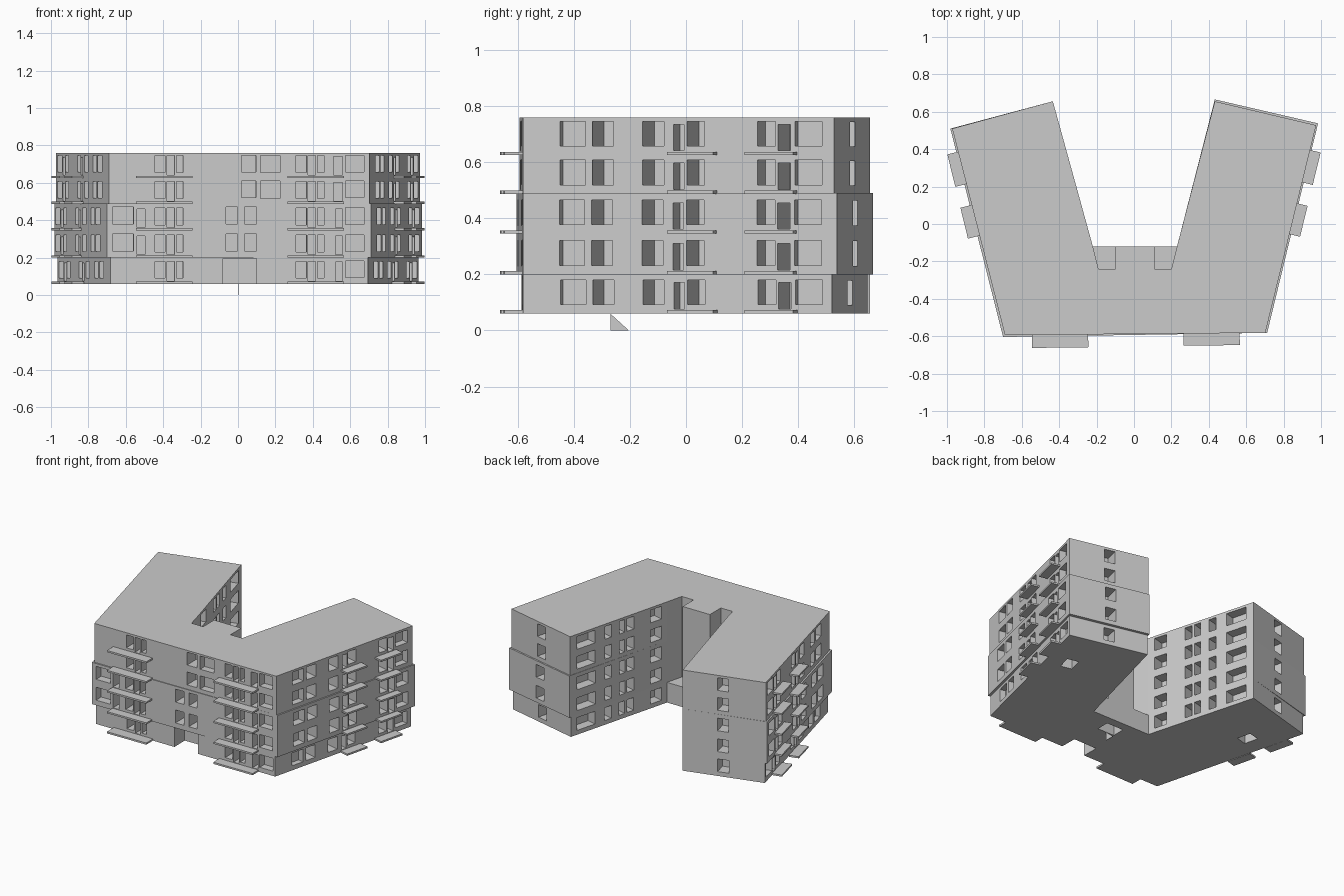
import bpy, bmesh
from mathutils import Vector

if "Cube" in bpy.data.objects:
    bpy.data.objects.remove(bpy.data.objects["Cube"])

FLOORS = [.06, .2, .345, .487, .625]


def make(name, bm):
    bmesh.ops.recalc_face_normals(bm, faces=bm.faces)
    me = bpy.data.meshes.new(name)
    bm.to_mesh(me)
    bm.free()
    ob = bpy.data.objects.new(name, me)
    bpy.context.collection.objects.link(ob)
    return ob


def prism(bm, pts, z0, z1):
    lo = [bm.verts.new((x, y, z0)) for x, y in pts]
    hi = [bm.verts.new((x, y, z1)) for x, y in pts]
    bm.faces.new(lo[::-1])
    bm.faces.new(hi)
    n = len(pts)
    for i in range(n):
        j = (i + 1) % n
        bm.faces.new((lo[i], lo[j], hi[j], hi[i]))


class Wall:
    """Frame along a facade; inward is left of the walking direction."""
    def __init__(self, p, q):
        self.p = Vector(p)
        self.d = (Vector(q) - self.p).normalized()
        self.n = Vector((-self.d.y, self.d.x))

    def rect(self, s0, s1, t0, t1):
        return [self.p + self.d * s + self.n * t
                for s, t in ((s0, t0), (s1, t0), (s1, t1), (s0, t1))]


FRONT = Wall((0, -.588), (1, -.576))
SIDE = Wall((.705, -.584), (.978, .532))
INNER = Wall((.43, .66), (.23, -.12))
END = Wall((.978, .532), (.43, .66))
ky = 1 / SIDE.d.y


def outline(e, notch):
    back = [(.23, -.12)]
    if notch:
        back += [(.20, -.24), (.11, -.24), (.11, -.12),
                 (-.10, -.12), (-.10, -.24), (-.19, -.24)]
    return [(-.69 - e, -.594 - e), (.702 + e, -.582), (.974 + e, .528 + e),
            (.432, .656 + e)] + back + [(-.22, -.12), (-.434, .656), (-.972 - e, .51)]


# openings: start, end, bottom and top above floor, depth
SIDE_OPEN = [(-.45, -.36, .032, .12, .05), (-.335, -.26, .032, .12, .18),
             (-.155, -.08, .032, .12, .18), (-.045, -.008, .016, .11, .1),
             (.003, .065, .032, .12, .18), (.255, .318, .032, .12, .12),
             (.328, .372, .016, .11, .18), (.388, .485, .032, .12, .05)]
INNER_OPEN = [(.06, .21), (.29, .345), (.41, .455), (.475, .53), (.67, .76)]
BALCONY_GROUP = [(-.445, -.39), (-.38, -.34), (-.33, -.295)]


def cut_floor(bm, i):
    b = FLOORS[i]

    def hole(wall, s0, s1, lo, hi, depth, flip=False):
        pts = wall.rect(s0, s1, -.05, depth)
        if flip:
            pts = [(-p[0], p[1]) for p in pts]
        prism(bm, pts, b + lo, b + hi)

    # wings, mirrored
    for flip in (False, True):
        for y0, y1, lo, hi, d in SIDE_OPEN:
            hole(SIDE, (y0 + .584) * ky, (y1 + .584) * ky, lo, hi, d, flip)
        for s0, s1 in INNER_OPEN:
            hole(INNER, s0, s1, .03, .118, .07, flip)
        hole(END, .25, .325, .03, .118, .1, flip)
    # front facade
    for k, (a, c) in enumerate(BALCONY_GROUP):
        lo = .016 if k == 1 else .03
        hole(FRONT, a, c, lo, .12, .12)
        hole(FRONT, a + .755, c + .755, lo, .12, .12)
    hole(FRONT, .575, .675, .033, .122, .05)
    if i < 3:
        hole(FRONT, .52, .56, .016, .115, .1)
    if i in (1, 2):
        hole(FRONT, -.67, -.56, .035, .125, .05)
        hole(FRONT, -.54, -.497, .016, .115, .1)
        hole(FRONT, -.065, -.002, .035, .125, .1)
        hole(FRONT, .036, .1, .035, .125, .1)
    if i > 2:
        hole(FRONT, .02, .095, .033, .122, .1)
        hole(FRONT, .12, .225, .03, .122, .05)
        hole(FRONT, .51, .56, .016, .115, .1)
    if i == 0:
        # entrance recess, stair well and openings in the underside
        hole(FRONT, -.08, .1, -.03, .136, .12)
        prism(bm, [(-.06, -.27), (.07, -.27), (.07, -.18), (-.06, -.18)], .03, .19)
        for f in (1, -1):
            s = (.2 + .584) * ky
            pts = [(f * p.x, p.y) for p in SIDE.rect(s - .05, s + .05, .13, .21)]
            prism(bm, pts, .03, .18)


# storey blocks with their openings
for name, z0, z1, e, notch, floors in (
        ("ground_storey", .06, .2, -.008, False, (0,)),
        ("middle_storeys", .2, .49, .01, True, (1, 2)),
        ("upper_storeys", .49, .76, 0, True, (3, 4))):
    bm = bmesh.new()
    prism(bm, outline(e, notch), z0, z1)
    block = make(name, bm)
    bm = bmesh.new()
    for i in floors:
        cut_floor(bm, i)
    cutter = make(name + "_cutter", bm)
    cutter.hide_render = True
    mod = block.modifiers.new("openings", 'BOOLEAN')
    mod.operation = 'DIFFERENCE'
    mod.solver = 'EXACT'
    mod.use_self = True
    mod.object = cutter
    dg = bpy.context.evaluated_depsgraph_get()
    mesh = bpy.data.meshes.new_from_object(block.evaluated_get(dg))
    block.modifiers.clear()
    block.data = mesh
    bpy.data.objects.remove(cutter)

# balcony slabs
bm = bmesh.new()
for i, b in enumerate(FLOORS):
    prism(bm, FRONT.rect(-.545, -.245, -.068, .01), b, b + .012)
    prism(bm, FRONT.rect(.265, .565, -.066, .01), b, b + .012)
    for y0, y1 in ((-.055, .11), (.222, .395)):
        pts = SIDE.rect((y0 + .584) * ky, (y1 + .584) * ky, -.055, .012)
        prism(bm, pts, b, b + .012)
        prism(bm, [(-p.x, p.y - .01) for p in pts], b, b + .012)
make("balcony_slabs", bm)

# thin triangular stair side below the building
bm = bmesh.new()
prism(bm, [(0, -.27), (.003, -.27), (.003, -.205), (0, -.205)], 0, .06)
for v in bm.verts:
    if v.co.z > .03 and v.co.y > -.25:
        v.co.z = .001
make("stair_side", bm)
